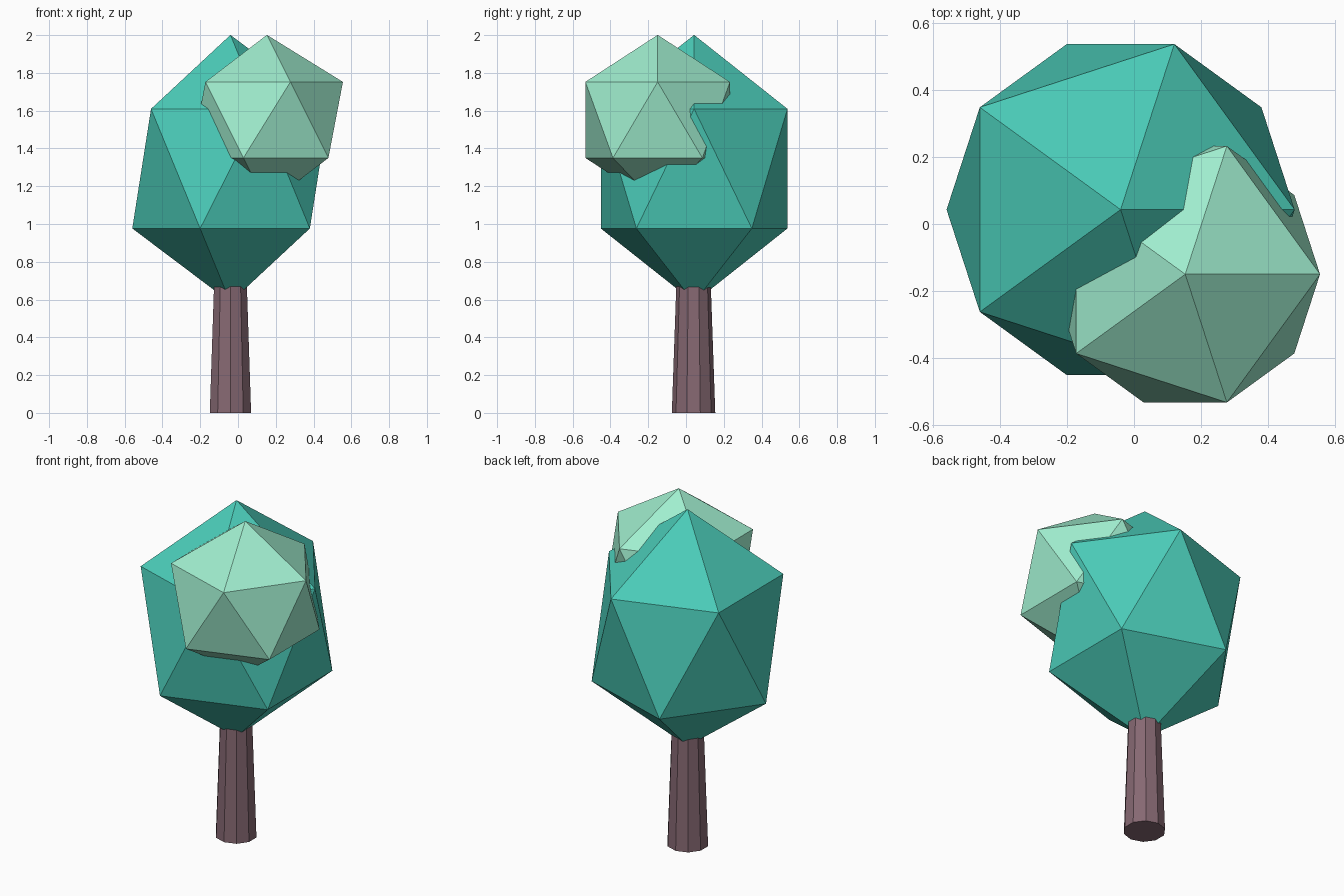
import bpy

if "Cube" in bpy.data.objects:
    bpy.data.objects.remove(bpy.data.objects["Cube"])


def paint(obj, name, color):
    mat = bpy.data.materials.new(name)
    mat.diffuse_color = (*color, 1)
    mat.use_nodes = True
    mat.node_tree.nodes["Principled BSDF"].inputs["Base Color"].default_value = mat.diffuse_color
    obj.data.materials.append(mat)


def foliage(name, centre, radius, height, color):
    # Icosahedron stretched vertically
    bpy.ops.mesh.primitive_ico_sphere_add(subdivisions=1, radius=1, location=centre)
    obj = bpy.context.object
    obj.name = name
    obj.scale = (radius, radius, height)
    bpy.ops.object.transform_apply(location=False, rotation=False, scale=True)
    paint(obj, name + "_color", color)


# Tapered ten-sided trunk, its top buried in the crown
trunk_height = 0.8
bpy.ops.mesh.primitive_cone_add(vertices=10, radius1=0.115, radius2=0.087,
                                depth=trunk_height,
                                location=(-0.04, 0.04, trunk_height / 2))
trunk = bpy.context.object
trunk.name = "trunk"
paint(trunk, "bark_color", (0.24, 0.14, 0.17))

# Large crown and the lighter clump on its front right
foliage("main_crown", (-0.04, 0.043, 1.293), 0.581, 0.708, (0.07, 0.60, 0.48))
foliage("side_crown", (0.153, -0.15, 1.551), 0.45, 0.45, (0.35, 0.85, 0.62))
